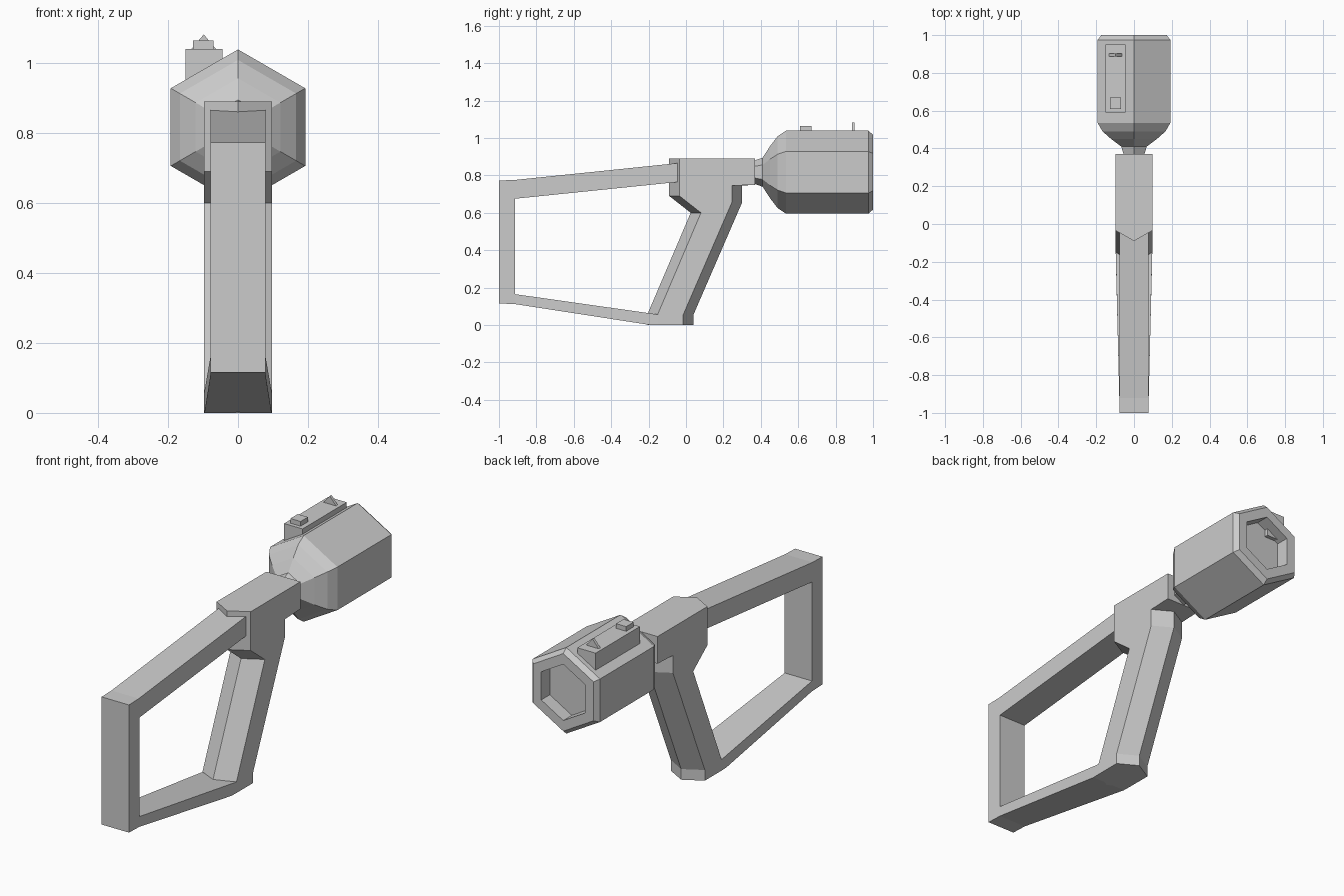
import bpy, bmesh
from math import sin, cos, pi

if "Cube" in bpy.data.objects:
    bpy.data.objects.remove(bpy.data.objects["Cube"])


def loft(name, rings):
    """Skin a list of equal-length vertex rings and cap both ends."""
    bm = bmesh.new()
    loops = [[bm.verts.new(p) for p in ring] for ring in rings]
    n = len(loops[0])
    for a, b in zip(loops, loops[1:]):
        for i in range(n):
            j = (i + 1) % n
            bm.faces.new((a[i], a[j], b[j], b[i]))
    bm.faces.new(loops[0][::-1])
    bm.faces.new(loops[-1])
    bmesh.ops.recalc_face_normals(bm, faces=bm.faces)
    mesh = bpy.data.meshes.new(name)
    bm.to_mesh(mesh)
    bm.free()
    ob = bpy.data.objects.new(name, mesh)
    bpy.context.collection.objects.link(ob)
    return ob


def side_prism(name, profile):
    """Side profile of (y, z, half width) points, mirrored across x = 0."""
    return loft(name, [[(s * w, y, z) for y, z, w in profile] for s in (-1, 1)])


def box(name, x0, x1, y0, y1, z0, z1):
    return loft(name, [[(x0, y0, z), (x1, y0, z), (x1, y1, z), (x0, y1, z)]
                       for z in (z0, z1)])


# Receiver and grip: ridge profile (y, z, shift); flanks move by the shift
D = 0.055
body = [(-0.09, 0.89, D), (0.37, 0.89, 0), (0.37, 0.75, 0), (0.30, 0.745, -D),
        (0.30, 0.655, -D), (0.04, 0.055, -D), (0.04, 0, -D), (-0.205, 0, D),
        (-0.205, 0.06, D), (0.025, 0.60, D), (-0.09, 0.69, D)]
loft("receiver_and_grip",
     [[(x, y + (d if x else 0), z) for y, z, d in body] for x in (-0.097, 0, 0.097)])

# Stock: top bar with vertical butt, then the flared lower bar
W = 0.078
side_prism("stock_top_and_butt", [
    (0, 0.87, W), (-0.92, 0.775, W), (-1, 0.773, W), (-1, 0.115, W),
    (-0.915, 0.112, W), (-0.915, 0.675, W), (0, 0.769, W)])
side_prism("stock_lower_bar", [
    (-0.915, 0.165, W), (-0.915, 0.112, W), (-0.19, 0, 0.096),
    (-0.14, 0, 0.097), (-0.14, 0.055, 0.097)])

# Hexagonal barrel with neck, chamfered muzzle and recessed bore
stations = [(0.36, 0.06), (0.41, 0.078), (0.45, 0.14), (0.49, 0.192), (0.535, 0.222),
            (0.975, 0.222), (1.0, 0.2), (1.0, 0.145), (0.93, 0.145)]
loft("barrel", [[(r * sin(i * pi / 3), y, 0.817 + r * cos(i * pi / 3)) for i in range(6)]
                for y, r in stations])

# Sight rail with rear block and front blade
box("sight_rail", -0.15, -0.045, 0.59, 0.95, 0.90, 1.04)
box("rear_sight", -0.128, -0.07, 0.61, 0.67, 1.035, 1.064)
loft("front_sight", [[(-0.135, y, 1.038), (-0.061, y, 1.038), (-0.098, y, 1.082)]
                     for y in (0.888, 0.902)])
